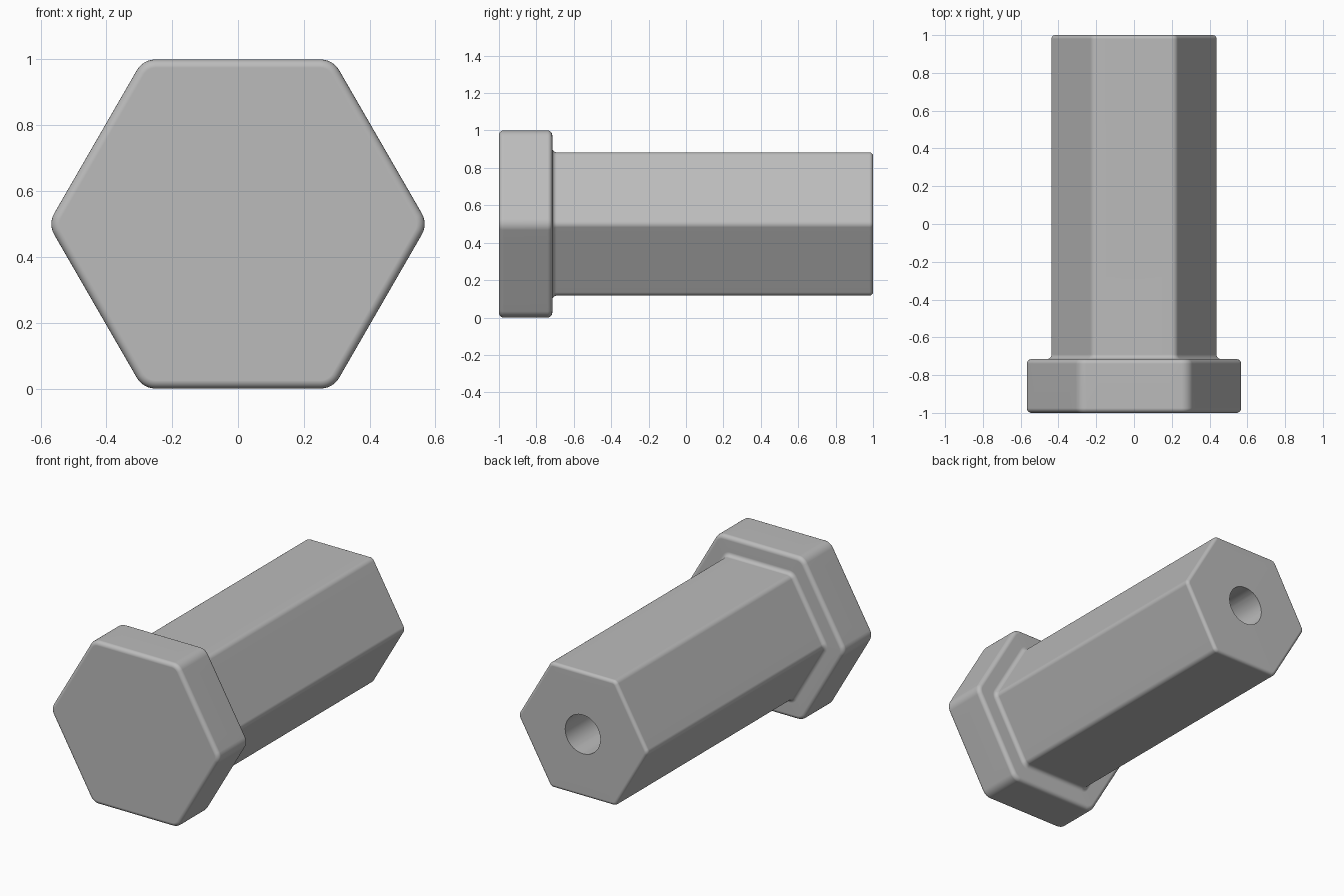
import bpy, bmesh, math
from mathutils import Vector

cube = bpy.data.objects.get("Cube")
if cube:
    bpy.data.objects.remove(cube, do_unlink=True)

grey = bpy.data.materials.new("plain grey")
grey.use_nodes = True
GREY = (0.5, 0.5, 0.5, 1)
grey.diffuse_color = GREY
grey.node_tree.nodes["Principled BSDF"].inputs["Base Color"].default_value = GREY

CENTRE_Z = 0.5
ARC, FLAT = 6, 8          # segments per rounded corner and per flat side


def rounded_hex(apothem, radius):
    """Outline with corners on the x axis and flats at top and bottom."""
    reach = (apothem - radius) / math.cos(math.pi / 6)
    corners = []
    for k in range(6):
        mid = k * math.pi / 3
        centre = Vector((math.cos(mid), math.sin(mid))) * reach
        angles = [mid + math.pi / 3 * (i / ARC - 0.5) for i in range(ARC + 1)]
        corners.append([centre + radius * Vector((math.cos(a), math.sin(a))) for a in angles])
    points = []
    for k, arc in enumerate(corners):
        following = corners[(k + 1) % 6][0]
        points += arc
        points += [arc[-1].lerp(following, i / FLAT) for i in range(1, FLAT)]
    return points


def circle(radius):
    """Circle with one point for each point of the hexagon outline."""
    return [p.normalized() * radius for p in rounded_hex(1, 0.1)]


def quarter(radius, steps=5):
    """Sine and cosine steps of a quarter round."""
    turns = [math.pi / 2 * i / steps for i in range(steps + 1)]
    return [(radius * math.sin(t), radius * math.cos(t)) for t in turns]


HEAD, HEAD_CORNER, HEAD_BACK = 0.5, 0.065, -0.715
SHAFT, SHAFT_CORNER = 0.383, 0.035
EDGE, FILLET = 0.025, 0.024
BORE, BORE_END = 0.119, -0.3

# Outlines from front to back: head, fillet, shaft, then down the bore
rings = []
for s, c in quarter(EDGE):
    inset = EDGE - s
    rings.append((-1 + EDGE - c, rounded_hex(HEAD - inset, HEAD_CORNER - inset)))
for s, c in quarter(EDGE):
    inset = EDGE - c
    rings.append((HEAD_BACK - EDGE + s, rounded_hex(HEAD - inset, HEAD_CORNER - inset)))
for s, c in quarter(FILLET):
    grow = FILLET - s
    rings.append((HEAD_BACK + FILLET - c, rounded_hex(SHAFT + grow, SHAFT_CORNER + grow)))
for s, c in quarter(EDGE * 0.8):
    inset = EDGE * 0.8 - c
    rings.append((1 - EDGE * 0.8 + s, rounded_hex(SHAFT - inset, SHAFT_CORNER - inset)))
rings += [(1, circle(BORE)), (BORE_END, circle(BORE))]

bm = bmesh.new()
loops = [[bm.verts.new((p.x, y, CENTRE_Z + p.y)) for p in pts] for y, pts in rings]
for near, far in zip(loops, loops[1:]):
    for i in range(len(near)):
        j = (i + 1) % len(near)
        bm.faces.new((near[i], near[j], far[j], far[i]))
bm.faces.new(loops[0])
bm.faces.new(loops[-1])
bmesh.ops.recalc_face_normals(bm, faces=bm.faces)

mesh = bpy.data.meshes.new("hex_bolt")
bm.to_mesh(mesh)
bm.free()
mesh.materials.append(grey)
bolt = bpy.data.objects.new("hex_bolt", mesh)
bpy.context.collection.objects.link(bolt)

# Smooth rounds with flat-looking sides
bpy.ops.object.select_all(action="DESELECT")
bolt.select_set(True)
bpy.context.view_layer.objects.active = bolt
bpy.ops.object.shade_smooth_by_angle(angle=math.radians(35))
weighted = bolt.modifiers.new("even shading", "WEIGHTED_NORMAL")
weighted.keep_sharp = True
